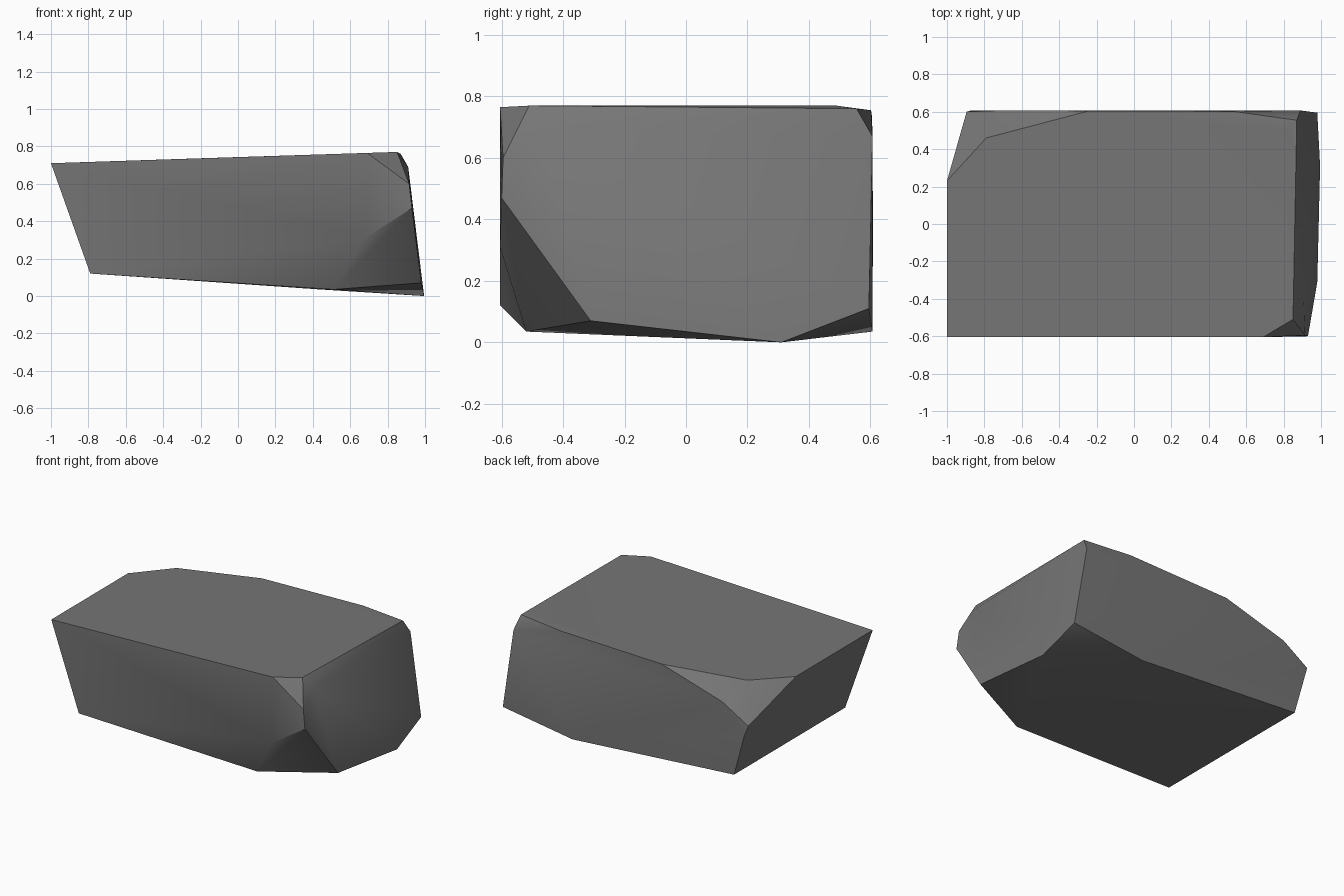
import bpy
import bmesh
import math

# Remove the default cube
default_cube = bpy.data.objects.get("Cube")
if default_cube:
    bpy.data.objects.remove(default_cube, do_unlink=True)


def make_material(name, colour):
    material = bpy.data.materials.new(name)
    material.use_nodes = True
    material.diffuse_color = colour
    material.node_tree.nodes["Principled BSDF"].inputs["Base Color"].default_value = colour
    return material


def make_boulder(name, corner_groups, material):
    """Build a chipped stone as the convex skin around its corners."""
    bm = bmesh.new()
    for corners in corner_groups:
        for corner in corners:
            bm.verts.new(corner)
    hull = bmesh.ops.convex_hull(bm, input=bm.verts[:], use_existing_faces=False)
    spare = {v for v in hull["geom_interior"] + hull["geom_unused"]
             if isinstance(v, bmesh.types.BMVert)}
    bmesh.ops.delete(bm, geom=list(spare), context="VERTS")
    bmesh.ops.dissolve_limit(bm, angle_limit=math.radians(1),
                             verts=bm.verts[:], edges=bm.edges[:])
    bmesh.ops.recalc_face_normals(bm, faces=bm.faces[:])
    mesh = bpy.data.meshes.new(name)
    bm.to_mesh(mesh)
    bm.free()
    mesh.materials.append(material)
    boulder = bpy.data.objects.new(name, mesh)
    bpy.context.collection.objects.link(boulder)
    bpy.ops.object.select_all(action="DESELECT")
    boulder.select_set(True)
    bpy.context.view_layer.objects.active = boulder
    bpy.ops.object.shade_smooth_by_angle(angle=math.radians(30))
    return boulder


# Outline of the gently sloping top
top_corners = [
    (-1, -.605, .71), (-1, .23, .71), (-.79, .46, .715), (-.24, .605, .735),
    (.53, .602, .755), (.87, .555, .76), (.845, .49, .77),
    (.85, -.51, .77), (.69, -.605, .765),
]

# Outline of the tilted underside
bottom_corners = [
    (-.79, -.605, .12), (-.79, .605, .12), (.44, .607, .035),
    (.995, .31, 0), (.98, -.31, .07), (.51, -.52, .035),
]

# Chipped corners at the steep end
steep_end_chips = [
    (.91, -.48, .69), (.915, -.595, .6), (.93, -.6, .47), (.68, -.605, .31),
    (.98, .595, .11), (.89, .607, .67),
]

# Chipped back corner at the overhanging end
overhang_chips = [(-.895, .6, .48), (-.87, .608, .41), (-.7, .607, .6)]

stone = make_material("dark grey stone", (.18, .18, .18, 1))
make_boulder("boulder", [top_corners, bottom_corners, steep_end_chips, overhang_chips], stone)
